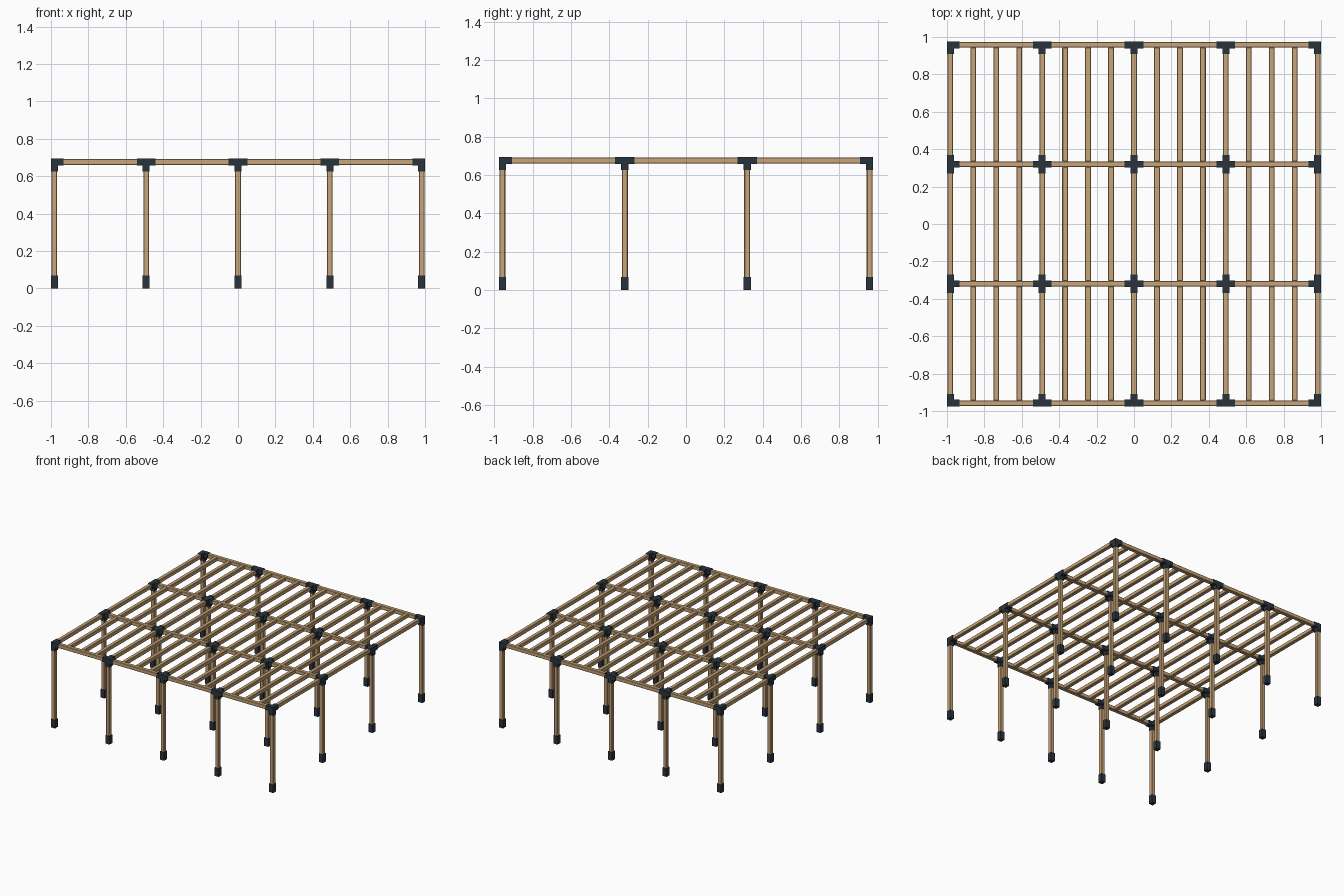
import bpy, bmesh
from mathutils import Vector

if "Cube" in bpy.data.objects:
    bpy.data.objects.remove(bpy.data.objects["Cube"])

XS = [-0.982, -0.491, 0.0, 0.491, 0.982]    # post columns
YS = [-0.958, -0.3193, 0.3193, 0.958]       # post rows
ZC = 0.676                                  # height of the roof grid centre line
W = 0.0155                                  # half width of timber
B = 0.0185                                  # half width of metal sleeves
ARM = 0.05                                  # sleeve reach from joint centre
FOOT = 0.068


def material(name, rgb):
    m = bpy.data.materials.new(name)
    m.diffuse_color = (*rgb, 1)
    m.use_nodes = True
    m.node_tree.nodes["Principled BSDF"].inputs["Base Color"].default_value = m.diffuse_color
    return m


WOOD = material("warm timber", (0.58, 0.38, 0.19))
METAL = material("dark metal", (0.023, 0.034, 0.046))


def add_object(name, bm, mat):
    bmesh.ops.recalc_face_normals(bm, faces=bm.faces)
    me = bpy.data.meshes.new(name)
    bm.to_mesh(me)
    bm.free()
    me.materials.append(mat)
    ob = bpy.data.objects.new(name, me)
    bpy.context.collection.objects.link(ob)
    return ob


def box(name, lo, hi, mat, bevel=0.0):
    lo, hi = Vector(lo), Vector(hi)
    bm = bmesh.new()
    bmesh.ops.create_cube(bm, size=1)
    for v in bm.verts:
        v.co = (lo + hi) / 2 + v.co * (hi - lo)
    if bevel:
        bmesh.ops.bevel(bm, geom=bm.edges[:], offset=bevel, segments=1, affect='EDGES')
    return add_object(name, bm, mat)


def timber(name, lo, hi):
    return box(name, lo, hi, WOOD, 0.003)


def bracket(name, centre, directions):
    """Cube hub with a square sleeve extruded toward each member."""
    bm = bmesh.new()
    bmesh.ops.create_cube(bm, size=2 * B)
    bm.normal_update()
    for d in map(Vector, directions):
        face = max(bm.faces, key=lambda f: f.normal.dot(d) + f.calc_center_median().dot(d))
        ext = bmesh.ops.extrude_discrete_faces(bm, faces=[face])
        bmesh.ops.translate(bm, verts=ext["faces"][0].verts[:], vec=d * (ARM - B))
        bm.normal_update()
    bmesh.ops.translate(bm, verts=bm.verts[:], vec=centre)
    return add_object(name, bm, METAL)


# Posts with feet and corner brackets
for i, x in enumerate(XS):
    for j, y in enumerate(YS):
        tag = f"{i + 1}_{j + 1}"
        timber(f"post_{tag}", (x - W, y - W, FOOT - 0.01), (x + W, y + W, ZC - ARM + 0.01))
        box(f"foot_{tag}", (x - B, y - B, 0), (x + B, y + B, FOOT), METAL)
        dirs = [(0, 0, -1)]
        if i > 0:
            dirs.append((-1, 0, 0))
        if i < len(XS) - 1:
            dirs.append((1, 0, 0))
        if j > 0:
            dirs.append((0, -1, 0))
        if j < len(YS) - 1:
            dirs.append((0, 1, 0))
        bracket(f"bracket_{tag}", (x, y, ZC), dirs)

R = ARM - 0.01      # beam ends sit slightly inside the sleeves

# Cross beams along x
for j, y in enumerate(YS):
    for i in range(len(XS) - 1):
        timber(f"cross_beam_{i + 1}_{j + 1}",
               (XS[i] + R, y - W, ZC - W), (XS[i + 1] - R, y + W, ZC + W))

for j in range(len(YS) - 1):
    y0, y1 = YS[j], YS[j + 1]
    # Long beams along y between brackets
    for i, x in enumerate(XS):
        timber(f"long_beam_{i + 1}_{j + 1}",
               (x - W, y0 + R, ZC - W), (x + W, y1 - R, ZC + W))
    # Three rafters per bay, butted between cross beams
    for i in range(len(XS) - 1):
        for k in (1, 2, 3):
            x = XS[i] + (XS[i + 1] - XS[i]) * k / 4
            timber(f"rafter_{i + 1}_{j + 1}_{k}",
                   (x - W, y0 + W - 0.002, ZC - W), (x + W, y1 - W + 0.002, ZC + W))
